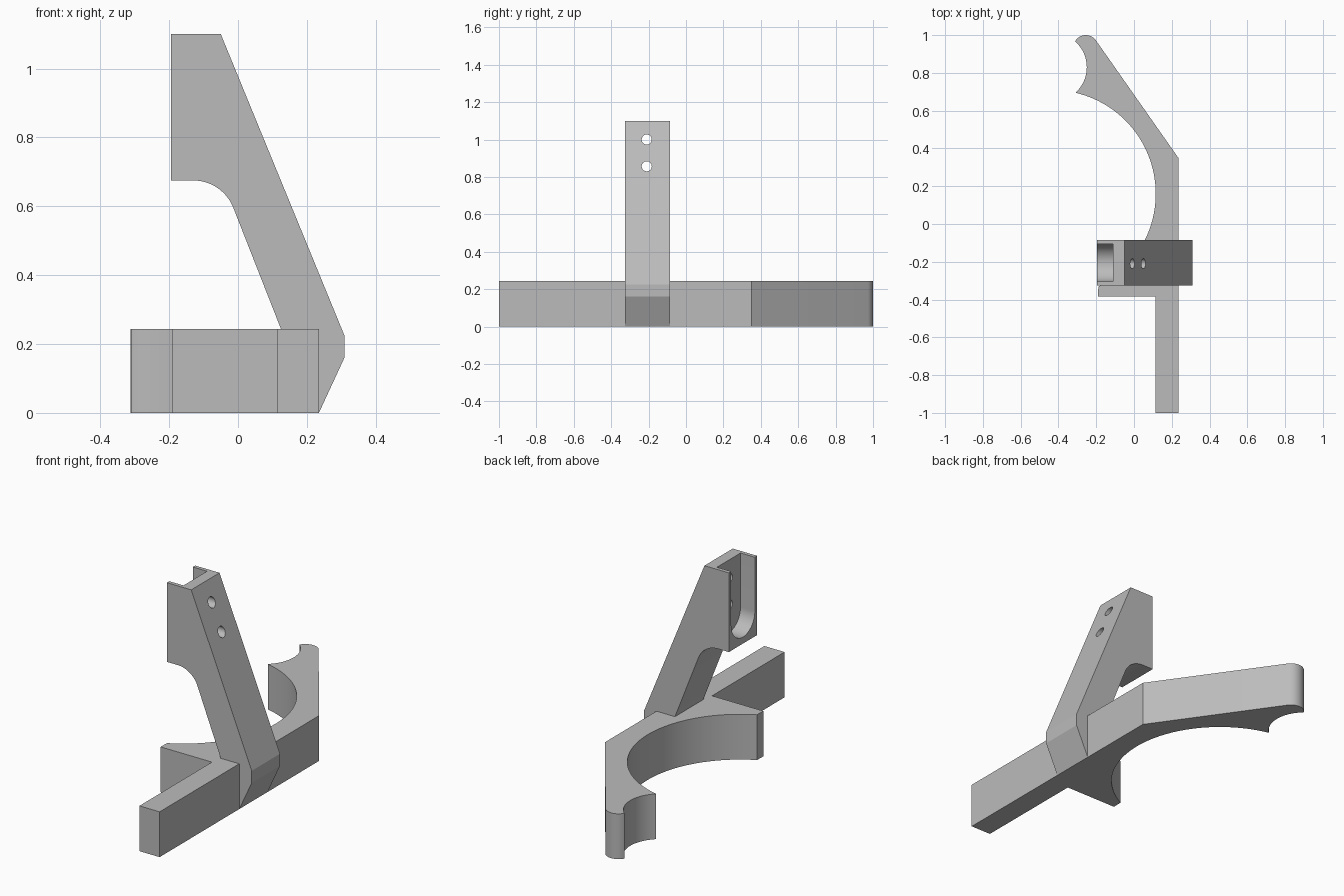
import bpy
import bmesh
from math import sin, cos, radians
from mathutils import Vector

cube = bpy.data.objects.get("Cube")
if cube:
    bpy.data.objects.remove(cube, do_unlink=True)

grey = bpy.data.materials.new("plain grey")
grey.use_nodes = True
grey.diffuse_color = (0.5, 0.5, 0.5, 1)
grey.node_tree.nodes["Principled BSDF"].inputs["Base Color"].default_value = (0.5, 0.5, 0.5, 1)


def arc(cx, cy, r, start, end, steps=32):
    """Points along a circular arc, angles in degrees."""
    angles = [radians(start + (end - start) * i / steps) for i in range(steps + 1)]
    return [(cx + r * cos(a), cy + r * sin(a)) for a in angles]


def extrude(name, profile, place, direction):
    """Solid made by sweeping a flat profile along a direction."""
    bm = bmesh.new()
    face = bm.faces.new([bm.verts.new(place(u, v)) for u, v in profile])
    swept = bmesh.ops.extrude_face_region(bm, geom=[face])["geom"]
    moved = [g for g in swept if isinstance(g, bmesh.types.BMVert)]
    bmesh.ops.translate(bm, verts=moved, vec=Vector(direction))
    bmesh.ops.recalc_face_normals(bm, faces=bm.faces)
    mesh = bpy.data.meshes.new(name)
    bm.to_mesh(mesh)
    bm.free()
    mesh.materials.append(grey)
    obj = bpy.data.objects.new(name, mesh)
    bpy.context.collection.objects.link(obj)
    return obj


def activate(obj):
    bpy.ops.object.select_all(action="DESELECT")
    obj.select_set(True)
    bpy.context.view_layer.objects.active = obj


def cut(obj, cutter):
    """Subtract the cutter from the part, then discard it."""
    mod = obj.modifiers.new("cut", "BOOLEAN")
    mod.operation = "DIFFERENCE"
    mod.solver = "EXACT"
    mod.object = cutter
    activate(obj)
    bpy.ops.object.modifier_apply(modifier=mod.name)
    bpy.data.objects.remove(cutter, do_unlink=True)


# Base: straight bar, curved cradle, hooked tip and short rear brace
base_profile = [(0.115, -1.0), (0.235, -1.0), (0.235, 0.35)]
base_profile += arc(-0.255, 0.935, 0.065, 35, 151, 16)       # rounded tip
base_profile += arc(-0.432, 0.83, 0.182, 47.5, -47.5, 24)    # small notch
base_profile += arc(-0.434, 0.16, 0.549, 76.5, -63.5, 56)    # large cradle
base_profile += [(-0.19, -0.385), (0.115, -0.385)]
base = extrude("curved_base", base_profile, lambda u, v: (u, v, 0), (0, 0, 0.243))

# Leaning upright with a filleted underside
arm_profile = [(-0.195, 1.1), (-0.05, 1.1), (0.309, 0.225), (0.309, 0.16),
               (0.235, 0.0), (0.16, 0.1), (0.125, 0.243)]
arm_profile += arc(-0.13, 0.55, 0.125, 22, 90, 16)
arm_profile += [(-0.195, 0.675)]
arm = extrude("leaning_arm", arm_profile, lambda u, v: (u, -0.325, v), (0, 0.24, 0))

# Round-bottomed slot, open at the top and on the right side
slot_profile = [(-0.305, 1.2)] + arc(-0.205, 0.81, 0.1, 180, 360) + [(-0.105, 1.2)]
cut(arm, extrude("slot_cutter", slot_profile, lambda u, v: (-0.3, u, v), (0.19, 0, 0)))

# Two screw holes through to the slot
for z in (1.0, 0.857):
    hole_profile = arc(-0.21, z, 0.027, 0, 345, 23)
    cut(arm, extrude("hole_cutter", hole_profile, lambda u, v: (-0.16, u, v), (0.4, 0, 0)))

for part in (base, arm):
    activate(part)
    bpy.ops.object.shade_smooth_by_angle(angle=radians(20))
